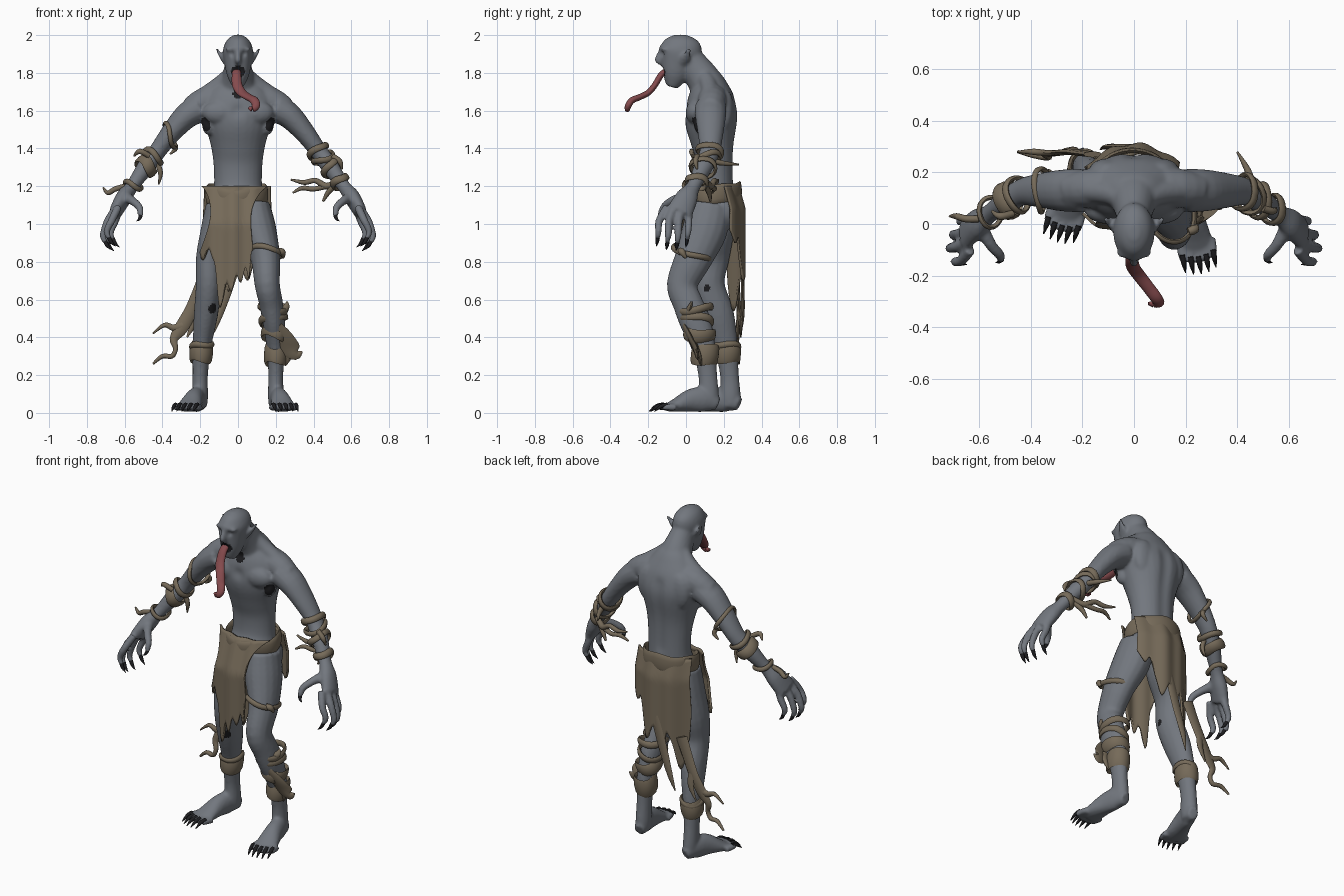
import bpy, bmesh, math
from mathutils import Vector as V

def material(name, rgb):
    m = bpy.data.materials.new(name)
    m.diffuse_color = (*rgb, 1)
    return m

SKIN = material("grey skin", (0.17, 0.185, 0.21))
CLOTH = material("brown cloth", (0.18, 0.145, 0.1))
RED = material("tongue red", (0.235, 0.07, 0.075))
DARK = material("claw black", (0.013, 0.013, 0.015))
X, Y = V((1, 0, 0)), V((0, 1, 0))

def spline(pts, n):
    """Catmull-Rom samples through rows of any length."""
    out = []
    for i in range(len(pts) - 1):
        a, b, c, d = (pts[max(i - 1, 0)], pts[i], pts[i + 1], pts[min(i + 2, len(pts) - 1)])
        for k in range(n):
            t = k / n
            out.append([q + 0.5 * t * (r - p + t * (2 * p - 5 * q + 4 * r - s + t * (3 * (q - r) + s - p)))
                        for p, q, r, s in zip(a, b, c, d)])
    return out + [list(pts[-1])]

def tube(bm, pts, ref=X, seg=16, n=4, closed=False):
    """Elliptical tube through (x, y, z, radius along ref, other radius)."""
    rows = spline([p if len(p) == 5 else (*p, p[3]) for p in pts], n)
    if closed:
        rows.pop()
    m, rings = len(rows), []
    for i, r in enumerate(rows):
        nxt = rows[(i + 1) % m] if closed else rows[min(i + 1, m - 1)]
        prv = rows[i - 1] if closed else rows[max(i - 1, 0)]
        t = (V(nxt[:3]) - V(prv[:3])).normalized()
        a = (ref - t * ref.dot(t)).normalized()
        b = t.cross(a)
        rings.append([bm.verts.new(V(r[:3]) + a * math.cos(w) * max(r[3], .001) + b * math.sin(w) * max(r[4], .001))
                      for w in (2 * math.pi * k / seg for k in range(seg))])
    for i in range(m if closed else m - 1):
        p, q = rings[i], rings[(i + 1) % m]
        for k in range(seg):
            bm.faces.new((p[k], p[k - 1], q[k - 1], q[k]))
    if not closed:
        bm.faces.new(rings[0])
        bm.faces.new(rings[-1][::-1])

def ball(bm, c, s):
    r = bmesh.ops.create_uvsphere(bm, u_segments=16, v_segments=10, radius=1)
    for v in r["verts"]:
        v.co = V((v.co.x * s[0], v.co.y * s[1], v.co.z * s[2])) + V(c)

def finish(bm, name, *mats, angle=50):
    bmesh.ops.recalc_face_normals(bm, faces=bm.faces)
    me = bpy.data.meshes.new(name)
    bm.to_mesh(me)
    bm.free()
    ob = bpy.data.objects.new(name, me)
    bpy.context.collection.objects.link(ob)
    for m in mats:
        me.materials.append(m)
    bpy.ops.object.select_all(action='DESELECT')
    ob.select_set(True)
    bpy.context.view_layer.objects.active = ob
    bpy.ops.object.shade_smooth_by_angle(angle=math.radians(angle))
    return ob

body, claws = bmesh.new(), bmesh.new()

# torso, neck and shoulder girdle
tube(body, [(0, .13, 1.0, .09, .09), (0, .14, 1.1, .14, .12), (0, .155, 1.2, .127, .1), (0, .155, 1.32, .13, .098),
            (0, .145, 1.42, .145, .115), (0, .137, 1.52, .175, .138), (0, .135, 1.6, .2, .14),
            (0, .13, 1.68, .18, .12), (0, .12, 1.75, .12, .085), (0, .10, 1.79, .08, .06)], seg=28)
tube(body, [(0, .14, 1.68, .13, .1), (0, .09, 1.77, .09, .09), (0, .04, 1.84, .07, .08), (0, 0, 1.9, .06, .07)], seg=20)
tube(body, [(-.25, .13, 1.605, .066, .066), (-.13, .14, 1.66, .08, .08), (.13, .14, 1.66, .08, .08),
            (.25, .13, 1.605, .066, .066)], ref=Y)
# head with brow, nose and chin
tube(body, [(0, -.075, 1.725, .028, .03), (0, -.06, 1.78, .056, .066), (0, -.045, 1.85, .072, .092),
            (0, -.03, 1.92, .08, .115), (0, -.03, 1.975, .058, .085), (0, -.03, 2.002, .02, .03)], seg=24)
tube(body, [(0, -.125, 1.925, .013), (0, -.145, 1.89, .015), (0, -.148, 1.865, .018), (0, -.12, 1.85, .012)], seg=10)

for s in (-1, 1):
    m = lambda pts: [(s * p[0], *p[1:]) for p in pts]
    ball(body, (s * .09, .05, 1.59), (.1, .052, .065))        # chest
    ball(body, (s * .155, .085, 1.53), (.036, .045, .06))     # armpit fold
    ball(body, (s * .1, .21, 1.6), (.075, .045, .11))         # shoulder blade
    ball(body, (s * .075, .19, 1.06), (.08, .085, .1))        # buttock
    ball(body, (s * .035, -.115, 1.925), (.033, .02, .012))   # brow
    tube(body, m([(.03, .09, 1.8, .04), (.1, .12, 1.735, .045), (.2, .13, 1.665, .045)]), ref=Y)  # trapezius
    # ear
    tube(body, m([(.062, -.02, 1.85, .02, .014), (.085, 0, 1.88, .027, .011), (.115, .02, 1.93, .008, .007)]), ref=Y, seg=10)
    # arm and palm
    tube(body, m([(.2, .13, 1.615, .078, .085), (.275, .13, 1.57, .068, .082), (.36, .13, 1.475, .054, .068),
                  (.43, .125, 1.38, .046, .054), (.49, .09, 1.3, .046, .05), (.56, .04, 1.2, .035, .037),
                  (.605, .005, 1.14, .042, .06), (.65, -.035, 1.06, .034, .07)]))
    # fingers, thumb and their claws
    for i in range(4):
        y, d, e = .035 - .052 * i, (.005, .025, .02, 0)[i], (.04, .012, 0, .02)[i]
        f = [(.64 - e * .3, y * .7 - .015, 1.09, .022), (.688 - e, y - .02, 1.02, .021),
             (.715 - e, y - .025, .96 - d, .018), (.7 - e, y - .03, .922 - d, .013)]
        tube(body, m(f), seg=10)
        tube(claws, m([(.703 - e, y - .029, .928 - d, .0115), (.69 - e, y - .032, .903 - d, .009),
                       (.668 - e, y - .036, .882 - d, .001)]), seg=8)
    tube(body, m([(.59, -.02, 1.14, .03), (.555, -.08, 1.12, .023), (.52, -.12, 1.085, .02), (.517, -.14, 1.04, .014)]), ref=Y, seg=10)
    tube(claws, m([(.515, -.138, 1.045, .011), (.522, -.145, 1.027, .008), (.537, -.15, 1.015, .001)]), ref=Y, seg=8)

# legs: one steps forward, one stands back
tube(body, [(.085, .13, 1.1, .085, .11), (.105, .1, .97, .098, .12), (.145, .04, .82, .079, .1), (.155, -.02, .68, .067, .082),
            (.175, .01, .58, .063, .08), (.19, .05, .48, .06, .083), (.2, .095, .34, .048, .063),
            (.2, .115, .2, .04, .05), (.2, .12, .09, .042, .055), (.2, .12, .03, .036, .045)])
tube(body, [(-.085, .14, 1.1, .085, .11), (-.105, .14, .97, .092, .115), (-.15, .13, .82, .073, .1), (-.155, .12, .68, .068, .085),
            (-.17, .17, .52, .064, .085), (-.19, .21, .36, .05, .064), (-.2, .23, .2, .041, .05),
            (-.2, .235, .09, .042, .055), (-.2, .235, .03, .036, .045)])

def foot(heel, ball_):
    h, b = V(heel), V(ball_)
    d = (b - h).normalized()
    side = V((-d.y, d.x, 0))
    at = lambda t, z, *r: (*(h.lerp(b, t)[:2]), z, *r)
    tube(body, [at(-.05, .045, .03, .035), at(.2, .07, .043, .066), at(.5, .066, .05, .062),
                at(.8, .042, .063, .038), at(1, .028, .064, .022)], ref=side)
    for i in range(5):
        o = b + side * (.03 * (i - 2)) + d * (-.008 * (i - 2) ** 2 / 2)
        p = lambda k, z, r: (*((o + d * k)[:2]), z, r)
        tube(body, [p(-.02, .028, .019), p(.03, .032, .018), p(.05, .026, .013)], seg=10)
        tube(claws, [p(.025, .044, .011), p(.06, .034, .01), p(.095, .008, .002)], seg=8)

foot((.2, .155, 0), (.245, -.1, 0))
foot((-.195, .27, 0), (-.27, .02, 0))

# fuse the body into one skin, then press in the fine forms
ob = finish(body, "body", SKIN, DARK)
mod = ob.modifiers.new("fuse", 'REMESH')
mod.mode, mod.voxel_size, mod.use_smooth_shade = 'VOXEL', .009, True
sm = ob.modifiers.new("soften", 'SMOOTH')
sm.factor, sm.iterations = .5, 5
for name in ("fuse", "soften"):
    bpy.ops.object.modifier_apply(modifier=name)
dents = [((s * .033, -.135, 1.9), .016, (0, .014, 0)) for s in (-1, 1)]            # eye sockets
dents += [((0, -.115, 1.81), .022, (0, .02, 0))]                                   # mouth
dents += [((0, .27, 1.24 + .04 * i), .035, (0, -.008, 0)) for i in range(11)]      # spine
dents += [((0, .0, 1.6), .035, (0, .012, 0))]                                      # breastbone
for v in ob.data.vertices:
    for c, r, d in dents:
        q = (v.co - V(c)).length / r
        if q < 3:
            v.co += V(d) * math.exp(-q * q)
patches = [((0, -.105, 1.81), .037), ((0, -.01, 1.7), .042), ((0, -.07, 1.72), .022), ((.185, .045, 1.525), .04),
           ((-.185, .045, 1.525), .04), ((-.13, .075, .55), .028), ((-.095, .11, .66), .018)]
for f in ob.data.polygons:
    f.material_index = int(any((f.center - V(c)).length < r for c, r in patches))
bpy.ops.object.shade_smooth()
finish(claws, "claws", DARK)

# long curling tongue
bm = bmesh.new()
tube(bm, [(-.005, -.08, 1.81, .02, .014), (-.008, -.125, 1.797, .024, .016), (-.004, -.165, 1.735, .027, .016),
          (.02, -.2, 1.695, .026, .016), (.055, -.245, 1.672, .024, .016), (.085, -.285, 1.655, .024, .017),
          (.095, -.305, 1.628, .022, .017), (.078, -.31, 1.61, .018, .014), (.056, -.308, 1.616, .007, .006)], n=5)
finish(bm, "tongue", RED)

def sheet(name, cols, top, yfun, pinch=0, nv=20):
    """Hanging ragged cloth from columns (top x, hem x, hem z); pinch gathers it below the top."""
    bm, grid = bmesh.new(), []
    for a, b, z in spline(cols, 4):
        col = []
        for j in range(nv + 1):
            t = j / nv
            x, zz = a + (b - a) * t, top + (z - top) * t
            x -= pinch * math.sin(math.pi * t ** .75) * (x + .04)
            col.append(bm.verts.new((x, yfun(x, zz), zz)))
        grid.append(col)
    for p, q in zip(grid, grid[1:]):
        for j in range(nv):
            bm.faces.new((p[j], p[j + 1], q[j + 1], q[j]))
    ob = finish(bm, name, CLOTH)
    sol = ob.modifiers.new("thickness", 'SOLIDIFY')
    sol.thickness, sol.offset = .012, 0

sheet("loincloth_front", [(-.19, -.2, .85), (-.17, -.185, .81), (-.14, -.155, .87), (-.11, -.135, .82), (-.09, -.12, .77),
      (-.05, -.1, .565), (-.03, -.08, .6), (-.01, -.06, .69), (.01, -.035, .64), (.04, -.01, .73), (.06, .015, .69),
      (.08, .04, .77), (.1, .058, .71), (.12, .07, .84), (.16, .078, .86)], 1.2,
      lambda x, z: .035 - .072 * min(1, (1.2 - z) / .2) + 1.8 * x * x + .006 * math.sin(x * 55), pinch=.33)
sheet("loincloth_back", [(.17, .175, .97), (.14, .14, .9), (.11, .11, .93), (.08, .08, .8), (.05, .05, .7), (.02, .0, .79),
      (-.02, -.05, .64), (-.05, -.075, .76), (-.08, -.105, .7), (-.11, -.14, .54), (-.14, -.175, .68), (-.175, -.19, .88)], 1.2,
      lambda x, z: .272 + .034 * min(1, (1.2 - z) / .12) - 2.5 * x * x + .006 * math.sin(x * 50))

# waistband wrapped round the hips, dipping at the front
bm = bmesh.new()
ring = []
for i in range(25):
    a = math.pi * i / 12
    ring.append((.155 * math.cos(a) - .006, .152 + .133 * math.sin(a),
                 1.155 + .012 * math.sin(a) + .005 * math.sin(5 * a), .048 + .008 * math.sin(a), .011))
tube(bm, ring, ref=V((0, 0, 1)), seg=12, n=3, closed=True)
finish(bm, "waistband", CLOTH)

def wraps(name, rings, strips):
    """Rag bands round a limb, (centre, axis, radius, half width), plus loose ends."""
    bm = bmesh.new()
    for c, ax, r, w in rings:
        ax = V(ax).normalized()
        u = ax.cross(Y).normalized()
        v = ax.cross(u)
        pts = []
        for i in range(13):
            a = math.pi * i / 6
            p = V(c) + u * r * math.cos(a) + v * r * 1.2 * math.sin(a) + ax * .008 * math.sin(2 * a)
            pts.append((*p, w, .01))
        tube(bm, pts, ref=ax, seg=8, n=3, closed=True)
    for st in strips:
        tube(bm, st, ref=Y, seg=8)
    finish(bm, name, CLOTH)

wraps("thigh_strap", [((.148, .03, .845), (.1, .35, 1), .088, .015)],
      [[(.21, -.03, .86, .015), (.235, -.02, .85, .018), (.24, 0, .82, .006)]])
wraps("front_shin_wraps",
      [((.185, .05, .555), (.15, -.1, 1), .073, .02), ((.187, .055, .495), (-.25, .2, 1), .071, .02),
       ((.195, .072, .42), (.25, .2, 1), .064, .036), ((.2, .1, .31), (.05, .15, 1), .053, .055)],
      [[(.21, -.01, .46, .01, .025), (.25, .02, .4, .012, .04), (.28, .05, .34, .012, .05), (.31, .06, .31, .01, .03), (.34, .06, .325, .004)],
       [(.24, .05, .36, .012, .03), (.26, .07, .3, .012, .025), (.25, .08, .25, .004)],
       [(.22, 0, .53, .012, .02), (.255, .02, .56, .012, .018), (.26, .03, .59, .004)]])
wraps("back_shin_wraps", [((-.195, .218, .32), (.08, .05, 1), .053, .052), ((-.192, .214, .355), (-.15, .1, 1), .058, .016)], [])
wraps("trailing_rag", [],
      [[(-.16, .27, .75, .012, .04), (-.205, .275, .64, .012, .036), (-.25, .28, .54, .012, .034), (-.3, .275, .45, .012, .036),
        (-.34, .27, .39, .012, .022), (-.33, .26, .34, .013), (-.35, .26, .3, .013), (-.4, .27, .3, .012), (-.45, .28, .26, .006)],
       [(-.29, .275, .46, .012, .03), (-.34, .275, .45, .012, .018), (-.39, .28, .465, .012), (-.45, .28, .42, .004)],
       [(-.24, .28, .56, .01, .025), (-.235, .29, .48, .01, .02), (-.27, .29, .4, .004)],
       [(0, .3, .85, .01, .03), (-.05, .3, .68, .01, .03), (-.1, .3, .52, .01, .02), (-.13, .29, .42, .003)]])
AX = (.6, -.25, -.75)
wraps("left_arm_wraps",
      [((.425, .125, 1.385), AX, .057, .018), ((.45, .11, 1.35), (.4, .2, -1), .058, .016),
       ((.49, .09, 1.3), (.9, -.2, -.6), .056, .018), ((.54, .057, 1.225), AX, .046, .02)],
      [[(.53, .1, 1.23, .014), (.47, .13, 1.2, .018), (.41, .15, 1.23, .014), (.35, .16, 1.22, .013), (.28, .17, 1.235, .005)],
       [(.47, .13, 1.2, .014), (.4, .15, 1.185, .013), (.34, .15, 1.19, .012), (.29, .14, 1.165, .005)],
       [(.53, .09, 1.22, .014), (.48, .12, 1.17, .014), (.45, .13, 1.12, .006)],
       [(.46, .15, 1.33, .016), (.44, .21, 1.32, .013), (.4, .28, 1.315, .004)],
       [(.5, .06, 1.36, .014), (.54, .05, 1.33, .014), (.55, .06, 1.29, .005)]])
NX = (-.6, -.25, -.75)
wraps("right_arm_wraps",
      [((-.36, .13, 1.47), (-.95, 0, -.35), .07, .012), ((-.45, .112, 1.355), NX, .057, .016),
       ((-.485, .092, 1.305), (-.7, -.2, -.6), .055, .03), ((-.555, .045, 1.205), (-.4, 0, -1), .048, .014)],
      [[(-.6, .02, 1.2, .014), (-.65, .02, 1.185, .014), (-.69, .03, 1.165, .012), (-.715, .03, 1.195, .004)],
       [(-.47, .04, 1.36, .014), (-.52, .03, 1.385, .014), (-.55, .05, 1.36, .005)],
       [(-.43, .1, 1.33, .014), (-.41, .1, 1.27, .013), (-.42, .11, 1.21, .004)],
       [(-.34, .19, 1.43, .013), (-.33, .2, 1.4, .013), (-.36, .2, 1.37, .004)]])
